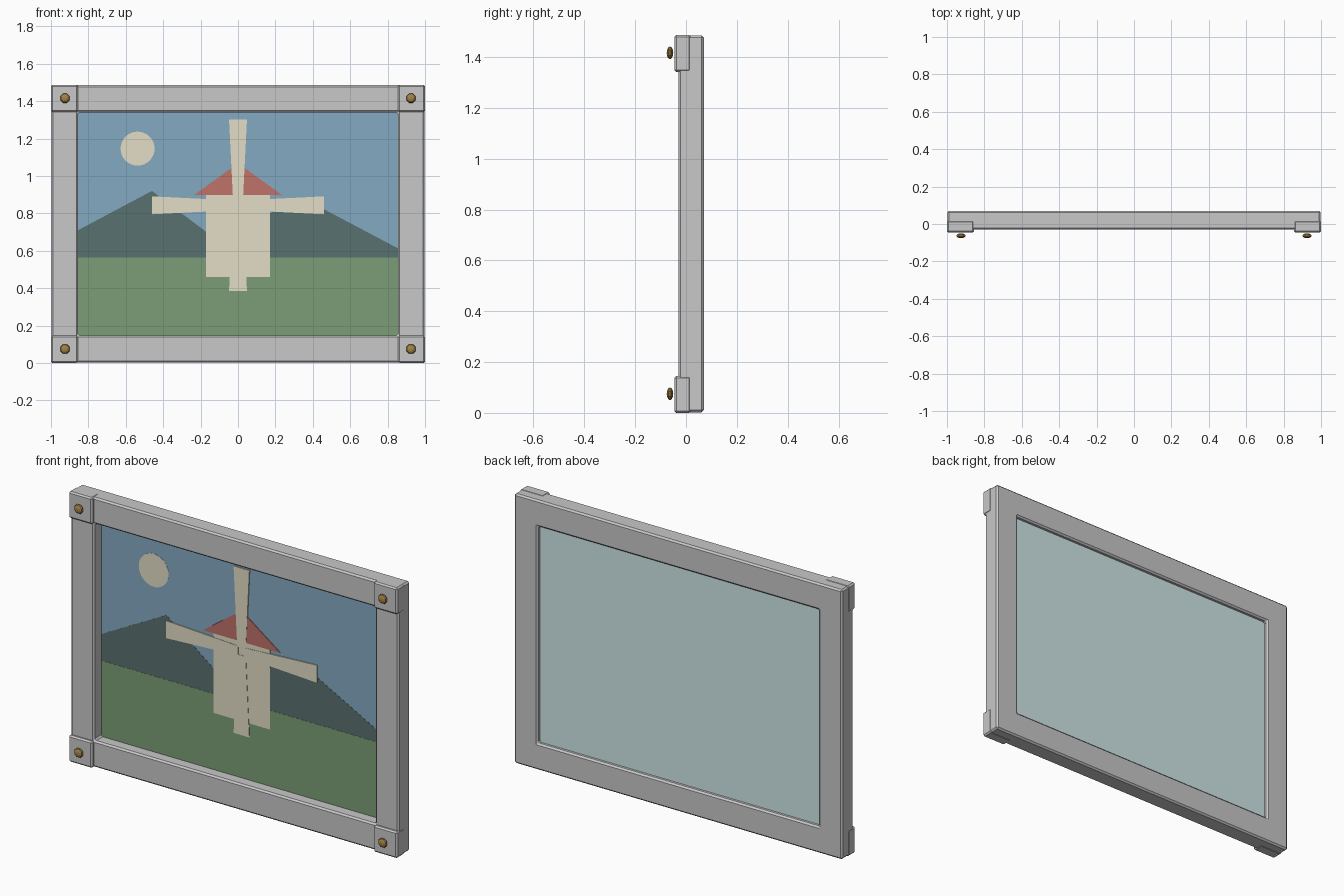
import bpy, bmesh, math

if "Cube" in bpy.data.objects:
    bpy.data.objects.remove(bpy.data.objects["Cube"], do_unlink=True)


def material(name, r, g, b):
    def lin(c):
        c /= 255
        return c / 12.92 if c < 0.04 else ((c + 0.055) / 1.055) ** 2.4
    m = bpy.data.materials.new(name)
    col = (lin(r), lin(g), lin(b), 1)
    m.diffuse_color = col
    m.use_nodes = True
    m.node_tree.nodes["Principled BSDF"].inputs["Base Color"].default_value = col
    return m


GREY = material("grey frame", 200, 200, 200)
GLASS = material("pale teal backing", 208, 231, 231)
SKY = material("sky blue", 133, 170, 194)
HILL = material("dark hill", 89, 114, 112)
GRASS = material("grass green", 123, 157, 118)
CREAM = material("cream", 227, 221, 198)
ROOF = material("roof red", 191, 114, 105)
BRASS = material("brass", 165, 132, 68)

W, H = 1.0, 1.487           # half width, full height
IN_X, LOW, HIGH = 0.855, 0.148, 1.34
CANVAS_Y = 0.036


def finish(name, bm, mat, bevel=0):
    bmesh.ops.recalc_face_normals(bm, faces=bm.faces)
    mesh = bpy.data.meshes.new(name)
    bm.to_mesh(mesh)
    bm.free()
    mesh.materials.append(mat)
    ob = bpy.data.objects.new(name, mesh)
    bpy.context.collection.objects.link(ob)
    if bevel:
        mod = ob.modifiers.new("bevel", "BEVEL")
        mod.width = bevel
        mod.segments = 1
        mod.limit_method = "ANGLE"
    return ob


def extrude_y(bm, faces, depth):
    geom = bmesh.ops.extrude_face_region(bm, geom=faces)["geom"]
    verts = [v for v in geom if isinstance(v, bmesh.types.BMVert)]
    bmesh.ops.translate(bm, verts=verts, vec=(0, depth, 0))


def prism(name, points, front, back, mat, bevel=0):
    """Outline in x and z, given thickness along y."""
    bm = bmesh.new()
    face = bm.faces.new([bm.verts.new((x, front, z)) for x, z in points])
    extrude_y(bm, [face], back - front)
    return finish(name, bm, mat, bevel)


def rect(x0, x1, z0, z1):
    return [(x0, z0), (x1, z0), (x1, z1), (x0, z1)]


def paint(name, points, layer, mat):
    """Thin painted plate lying on the canvas."""
    front = CANVAS_Y - 0.001 * layer
    return prism(name, points, front, CANVAS_Y, mat)


# Frame: a grid of cells with the middle left open
bm = bmesh.new()
xs, zs = (-W + 0.002, -IN_X, IN_X, W - 0.002), (0.002, LOW, HIGH, H - 0.002)
grid = [[bm.verts.new((x, -0.03, z)) for x in xs] for z in zs]
cells = [bm.faces.new((grid[j][i], grid[j][i + 1], grid[j + 1][i + 1], grid[j + 1][i]))
         for j in range(3) for i in range(3) if (i, j) != (1, 1)]
extrude_y(bm, cells, 0.1)
finish("frame", bm, GREY, 0.009)

# Raised corner blocks with brass studs
for sx, side in ((1, "left"), (-1, "right")):
    for z0, z1, level in ((0, 0.146, "lower"), (1.341, H, "upper")):
        x0, x1 = sorted((sx * 0.856, sx * W))
        prism(f"{level}_{side}_corner_block", rect(x0, x1, z0, z1),
              -0.046, 0.02, GREY, 0.008)
        bm = bmesh.new()
        bmesh.ops.create_uvsphere(bm, u_segments=8, v_segments=6, radius=0.027)
        for v in bm.verts:
            x, y, z = v.co
            a = math.pi / 8
            v.co = (x * math.cos(a) - y * math.sin(a) + sx * 0.925,
                    z * 0.48 - 0.063,
                    x * math.sin(a) + y * math.cos(a) + (z0 + z1) / 2 + 0.002)
        finish(f"{level}_{side}_stud", bm, BRASS)

# Backing panel
prism("backing", rect(-IN_X - 0.01, IN_X + 0.01, LOW - 0.01, HIGH + 0.01),
      CANVAS_Y, 0.048, GLASS)

# Painted landscape
paint("sky", rect(-IN_X, IN_X, LOW, HIGH), 1, SKY)
paint("left_painted_hill", [(-IN_X, 0.55), (0.03, 0.55), (-0.46, 0.92), (-IN_X, 0.71)], 2, HILL)
paint("right_painted_hill", [(-0.1, 0.55), (IN_X, 0.55), (IN_X, 0.613), (0.34, 0.885),
                             (0.15, 0.79)], 2, HILL)
paint("grass", rect(-IN_X, IN_X, LOW, 0.565), 3, GRASS)
paint("sun", [(-0.537 + 0.091 * math.cos(math.tau * k / 32),
               1.146 + 0.091 * math.sin(math.tau * k / 32)) for k in range(32)], 2, CREAM)

# Painted windmill: tower, roof and four flaring blades around the hub
paint("mill_tower", rect(-0.172, 0.172, 0.46, 0.9), 4, CREAM)
paint("mill_roof", [(-0.235, 0.898), (0.235, 0.898), (0, 1.068)], 5, ROOF)
for k in range(4):
    c, s = round(math.cos(k * math.pi / 2)), round(math.sin(k * math.pi / 2))
    blade = [(0.02, -0.026), (0.459, -0.048), (0.459, 0.048), (0.02, 0.026)]
    paint(f"mill_blade_{k + 1}", [(u * c - v * s, 0.843 + u * s + v * c) for u, v in blade],
          6, CREAM)
